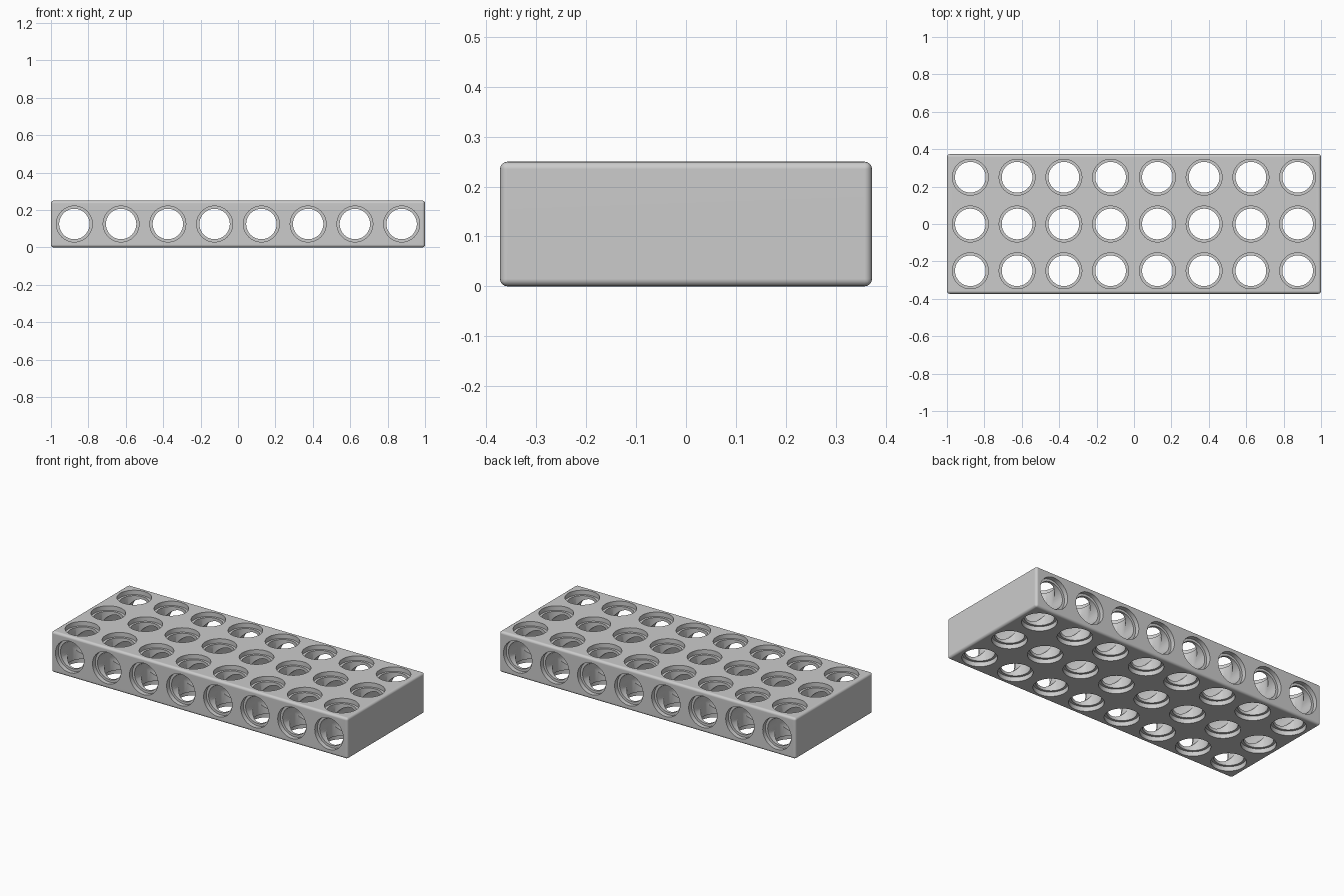
import bpy
import bmesh
import math
from mathutils import Matrix, Vector

default_cube = bpy.data.objects.get("Cube")
if default_cube:
    bpy.data.objects.remove(default_cube, do_unlink=True)

LENGTH, WIDTH, HEIGHT = 2.0, 0.746, 0.25
PITCH = 0.25
EDGE_RADIUS = 0.015
BORE, RIM, RIM_DEPTH = 0.082, 0.096, 0.027
SIDES = 48

grey = bpy.data.materials.new("light grey plastic")
grey.use_nodes = True
colour = (0.6, 0.6, 0.6, 1)
grey.diffuse_color = colour
grey.node_tree.nodes["Principled BSDF"].inputs["Base Color"].default_value = colour


def make_object(name, bm):
    mesh = bpy.data.meshes.new(name)
    bmesh.ops.recalc_face_normals(bm, faces=bm.faces)
    bm.to_mesh(mesh)
    bm.free()
    mesh.materials.append(grey)
    obj = bpy.data.objects.new(name, mesh)
    bpy.context.collection.objects.link(obj)
    return obj


def add_spindle(bm, centre, rotation, thickness, bore):
    """Closed stepped cylinder: a bore with a wider recess at both ends."""
    end = thickness / 2 + 0.05
    step = thickness / 2 - RIM_DEPTH
    profile = [(RIM, -end), (RIM, -step), (bore, -step),
               (bore, step), (RIM, step), (RIM, end)]
    place = Matrix.Translation(centre) @ rotation
    rings = []
    for radius, z in profile:
        angles = [math.tau * i / SIDES for i in range(SIDES)]
        rings.append([bm.verts.new(place @ Vector(
            (radius * math.cos(a), radius * math.sin(a), z))) for a in angles])
    for low, high in zip(rings, rings[1:]):
        for i in range(SIDES):
            j = (i + 1) % SIDES
            bm.faces.new((low[i], low[j], high[j], high[i]))
    bm.faces.new(rings[0][::-1])
    bm.faces.new(rings[-1])


# Block with rounded edges
bm = bmesh.new()
bmesh.ops.create_cube(bm, size=1)
bmesh.ops.scale(bm, vec=(LENGTH, WIDTH, HEIGHT), verts=bm.verts)
bmesh.ops.translate(bm, vec=(0, 0, HEIGHT / 2), verts=bm.verts)
bmesh.ops.bevel(bm, geom=bm.edges[:], offset=EDGE_RADIUS, segments=4,
                profile=0.5, affect='EDGES')
beam = make_object("perforated_beam", bm)

# Hole cutters: a vertical grid and a horizontal row
columns = [(i - 3.5) * PITCH for i in range(8)]
middle = HEIGHT / 2

bm = bmesh.new()
for x in columns:
    for row in (-1, 0, 1):
        add_spindle(bm, (x, row * PITCH, middle), Matrix.Identity(4), HEIGHT, BORE)
vertical_holes = make_object("vertical_hole_cutter", bm)

bm = bmesh.new()
for x in columns:
    # A hair narrower so that crossing bores cut cleanly
    add_spindle(bm, (x, 0, middle), Matrix.Rotation(math.pi / 2, 4, 'X'),
                WIDTH, BORE - 0.0007)
cross_holes = make_object("cross_hole_cutter", bm)

# Drill the block
bpy.ops.object.select_all(action='DESELECT')
bpy.context.view_layer.objects.active = beam
beam.select_set(True)
for cutter in (vertical_holes, cross_holes):
    cutter.hide_render = True
    drill = beam.modifiers.new(cutter.name, 'BOOLEAN')
    drill.operation = 'DIFFERENCE'
    drill.solver = 'EXACT'
    drill.object = cutter
    bpy.ops.object.modifier_apply(modifier=drill.name)
    bpy.data.objects.remove(cutter, do_unlink=True)

# Smooth bores and rounded edges, flat faces
bpy.ops.object.shade_smooth_by_angle(angle=math.radians(35))
weighted = beam.modifiers.new("flat_face_normals", 'WEIGHTED_NORMAL')
weighted.keep_sharp = True
